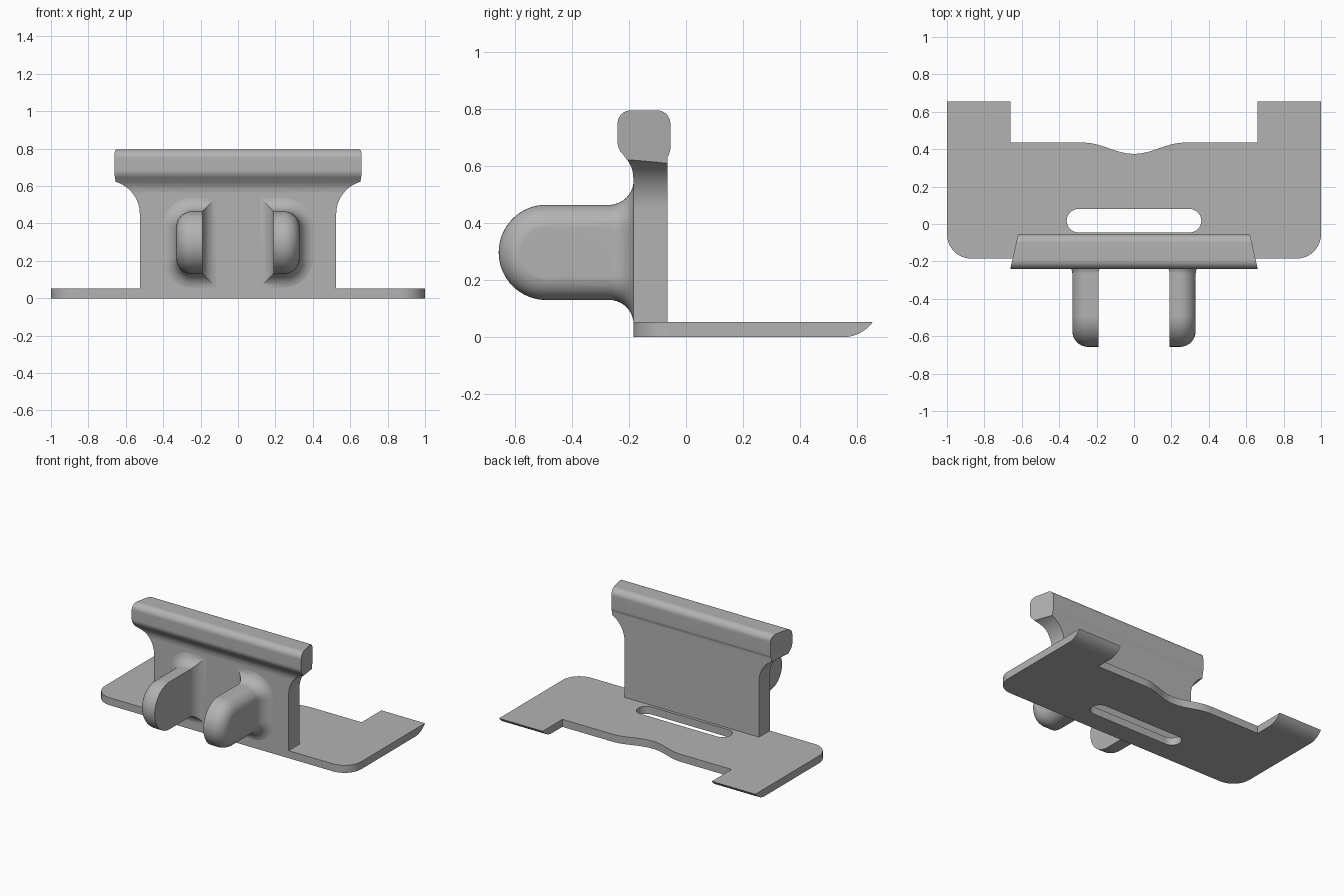
import bpy, bmesh, math
from mathutils import Vector

if "Cube" in bpy.data.objects:
    bpy.data.objects.remove(bpy.data.objects["Cube"], do_unlink=True)

grey = bpy.data.materials.new("plain_grey")
grey.use_nodes = True
GREY = (0.45, 0.45, 0.45, 1)
grey.diffuse_color = GREY
grey.node_tree.nodes["Principled BSDF"].inputs["Base Color"].default_value = GREY


def finish(name, bm):
    bmesh.ops.recalc_face_normals(bm, faces=bm.faces)
    mesh = bpy.data.meshes.new(name)
    bm.to_mesh(mesh)
    bm.free()
    mesh.materials.append(grey)
    ob = bpy.data.objects.new(name, mesh)
    bpy.context.collection.objects.link(ob)
    return ob


def loft(name, rings):
    """Solid through closed rings of equal length, capped at both ends."""
    bm = bmesh.new()
    vr = [[bm.verts.new(p) for p in ring] for ring in rings]
    n = len(vr[0])
    for a, b in zip(vr, vr[1:]):
        for i in range(n):
            j = (i + 1) % n
            bm.faces.new((a[i], a[j], b[j], b[i]))
    bm.faces.new(vr[0])
    bm.faces.new(vr[-1])
    return finish(name, bm)


def rod(start, end, r1, r2=None, seg=32):
    """Round or tapered cutter between two points."""
    a, b = Vector(start), Vector(end)
    bm = bmesh.new()
    bmesh.ops.create_cone(bm, cap_ends=True, segments=seg, radius1=r1,
                          radius2=r1 if r2 is None else r2, depth=(b - a).length)
    rot = (b - a).to_track_quat('Z', 'Y').to_matrix().to_4x4()
    rot.translation = (a + b) / 2
    bm.transform(rot)
    return finish("cutter", bm)


def combine(ob, other, op):
    mod = ob.modifiers.new(op.lower(), 'BOOLEAN')
    mod.operation, mod.solver, mod.object = op, 'EXACT', other
    with bpy.context.temp_override(object=ob, active_object=ob, selected_objects=[ob]):
        bpy.ops.object.modifier_apply(modifier=mod.name)
    bpy.data.objects.remove(other, do_unlink=True)


def arc(cx, cy, r, a0, a1, n=10):
    angles = [math.radians(a0 + (a1 - a0) * i / n) for i in range(n + 1)]
    return [(cx + r * math.cos(t), cy + r * math.sin(t)) for t in angles]


def mirrored(half):
    return half + [(-x, y) for x, y in reversed(half)]


TOP = 0.053      # plate thickness
FRONT = -0.185   # front plane of wall and plate

# Base plate: outline with two rear arms and a dipped rear edge
half = arc(0.87, FRONT + 0.13, 0.13, -90, 0) + [(1, 0.7), (0.66, 0.7), (0.66, 0.435)]
for i in range(16):
    x = 0.27 * (1 - i / 16)
    half.append((x, 0.435 - 0.03 * (1 + math.cos(math.pi * x / 0.27))))
outline = mirrored(half)
plate = loft("mounting_bracket", [[(x, y, z) for x, y in outline] for z in (0, TOP)])

# Curved underside at the arm tips
side = [(-0.3, TOP), (-0.3, 0)] + arc(0.55, 0.13, 0.13, -90, -36.3)
side[-1] = (0.655, TOP)
combine(plate, loft("cutter", [[(x, y, z) for y, z in side] for x in (-1.1, 1.1)]), 'INTERSECT')

# Upright wall and top rail: side profile with angled ends
prof = [(-0.065, 0), (-0.065, 0.63), (-0.058, 0.645), (-0.055, 0.66)]
prof += arc(-0.1, 0.75, 0.045, 0, 90) + arc(-0.195, 0.75, 0.045, 90, 180)
prof += arc(-0.18, 0.685, 0.06, 180, 225, 6) + arc(-0.285, 0.56, 0.1, 40, 0, 8)
prof.append((FRONT, 0))
wall = loft("upright", [[(s * (0.608 - 0.222 * y), y, z) for y, z in prof] for s in (-1, 1)])

# Front outline of the wall, flaring into the rail
flare = [(0.525, -0.1)] + arc(0.705, 0.45, 0.18, 180, 97, 14) + [(0.75, 0.632), (0.75, 0.9)]
combine(wall, loft("cutter", [[(x, y, z) for x, z in mirrored(flare)] for y in (-0.4, 0.1)]),
        'INTERSECT')
combine(plate, wall, 'UNION')

# Pair of lugs, rounded on the outer side and blended into the wall
INNER, OUTER, ROUND, BLEND, RAD, MID = 0.19, 0.33, 0.085, 0.085, 0.167, 0.2975
for s in (-1, 1):
    rings = []
    steps = [(INNER, 0)]
    for x, y in arc(OUTER - ROUND, 0, ROUND, 90, 0):
        steps.append((x, ROUND - y))
    for x, inset in steps:
        r = RAD - inset
        loop = [(-0.15, MID + r)] + arc(-0.49, MID, r, 90, 270, 32) + [(-0.15, MID - r)]
        rings.append([(s * x, y, z) for y, z in loop])
    combine(plate, loft("lug", rings), 'UNION')

    rings = []
    grow = [(FRONT - BLEND - 0.003, -0.002)]
    for i in range(1, 11):
        t = math.pi / 2 * i / 10
        grow.append((FRONT + 0.001 - BLEND * (1 - math.sin(t)), BLEND * (1 - math.cos(t))))
    grow.append((-0.15, BLEND))
    for y, f in grow:
        cx, h = OUTER - ROUND, RAD - ROUND
        loop = [(INNER - f, MID - RAD - f)] + arc(cx, MID - h, ROUND + f, -90, 0)
        loop += arc(cx, MID + h, ROUND + f, 0, 90) + [(INNER - f, MID + RAD + f)]
        rings.append([(s * x, y, z) for x, z in loop])
    combine(plate, loft("lug_blend", rings), 'UNION')

# Pivot holes, rail end holes and wall screw holes
for s in (-1, 1):
    cuts = [
        rod((s * 0.1, -0.49, MID), (s * 0.4, -0.49, MID), 0.056, seg=40),
        rod((s * 0.336, -0.49, MID), (s * 0.25, -0.49, MID), 0.098, 0.056, seg=40),
        rod((s * 0.72, -0.117, 0.71), (s * 0.53, -0.159, 0.71), 0.036),
        rod((s * 0.325, -0.3, 0.605), (s * 0.325, -0.19, 0.605), 0.033),
        rod((s * 0.325, -0.3, 0.605), (s * 0.325, 0, 0.605), 0.013, seg=20),
    ]
    for c in cuts:
        combine(plate, c, 'DIFFERENCE')

# Long slot in the plate
slot = mirrored(arc(0.2975, 0.0175, 0.0625, -90, 90, 16))
combine(plate, loft("cutter", [[(x, y, z) for x, y in slot] for z in (-0.1, 0.1)]), 'DIFFERENCE')

# Plate holes, countersunk from below
holes = [(0.89, 0.38, 0.02), (0.745, 0.38, 0.02), (0.89, 0.015, 0.02), (0.74, 0.015, 0.02),
         (0.43, 0.11, 0.018), (0.365, 0.28, 0.015)]
holes = [(s * x, y, r) for x, y, r in holes for s in (-1, 1)] + [(0, 0.28, 0.015)]
for x, y, r in holes:
    combine(plate, rod((x, y, -0.1), (x, y, 0.1), r, seg=20), 'DIFFERENCE')
    if r > 0.016:
        combine(plate, rod((x, y, -0.005), (x, y, 0.02), r + 0.02, r, seg=20), 'DIFFERENCE')

# Smooth shading with sharp edges kept
bpy.ops.object.select_all(action='DESELECT')
plate.select_set(True)
bpy.context.view_layer.objects.active = plate
bpy.ops.object.shade_smooth_by_angle(angle=math.radians(28))
mod = plate.modifiers.new("weighted_normals", 'WEIGHTED_NORMAL')
mod.keep_sharp = True
